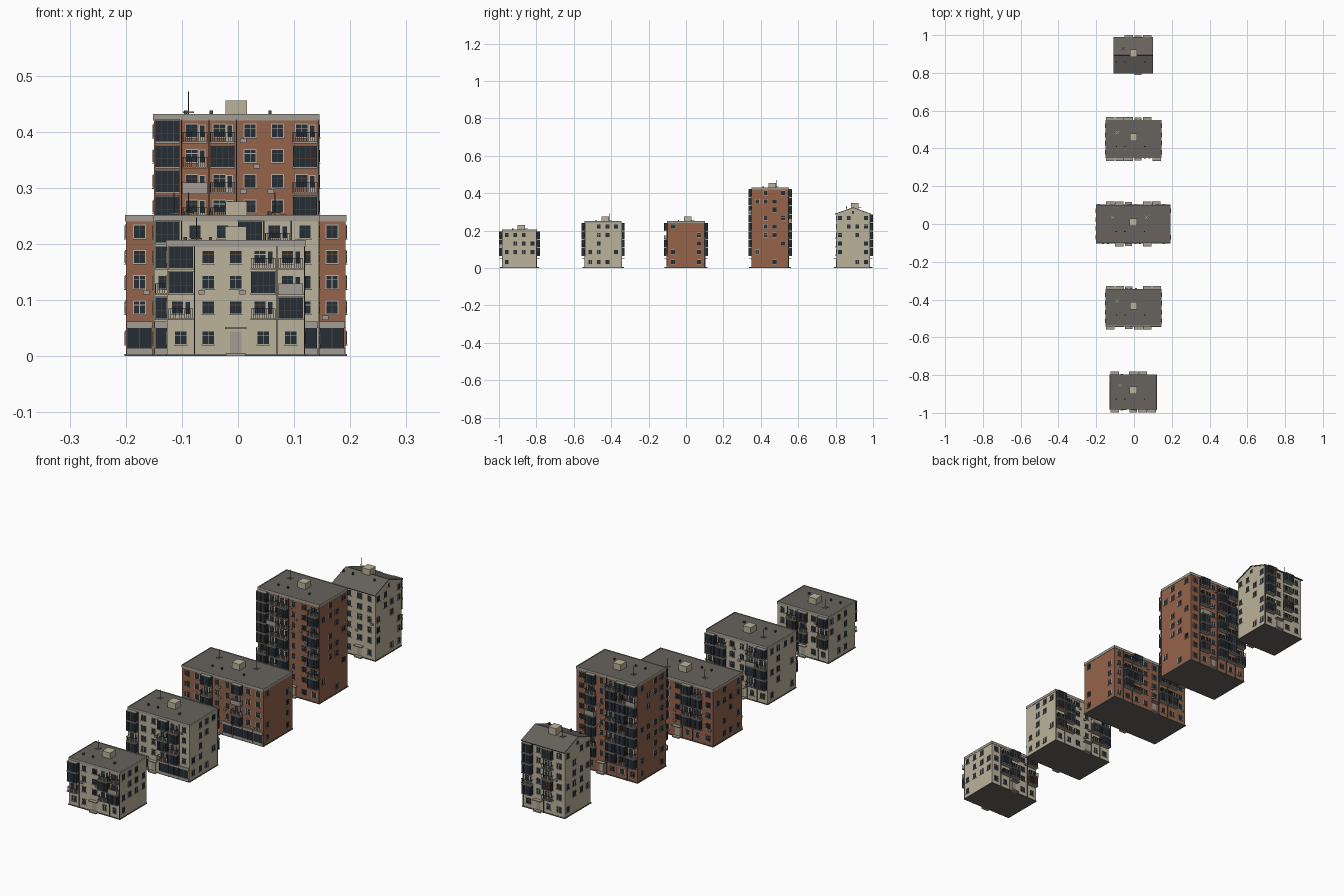
import bpy, bmesh, math, random
from mathutils import Matrix, Vector

cube = bpy.data.objects.get("Cube")
if cube:
    bpy.data.objects.remove(cube, do_unlink=True)
rng = random.Random(4)


def material(name, rgb):
    m = bpy.data.materials.new(name)
    m.use_nodes = True
    m.diffuse_color = (*rgb, 1)
    m.node_tree.nodes["Principled BSDF"].inputs["Base Color"].default_value = (*rgb, 1)
    return m


MATS = {
    "plaster": material("plaster", (0.50, 0.45, 0.33)),
    "brick": material("brick", (0.30, 0.125, 0.07)),
    "roofing": material("roofing", (0.135, 0.125, 0.11)),
    "glass": material("glass", (0.018, 0.026, 0.036)),
    "trim": material("trim", (0.46, 0.43, 0.36)),
    "concrete": material("concrete", (0.36, 0.34, 0.29)),
    "metal": material("metal", (0.07, 0.065, 0.06)),
    "wood": material("wood", (0.13, 0.055, 0.025)),
}

BAY = 0.049          # column spacing
BALCONY = 0.018      # balcony depth
parts = {}           # (part name, material) -> bmesh


def box(part, mat, frame, center, size):
    """Add a box, placed in the given frame, to a named part."""
    bm = parts.setdefault((part, mat), bmesh.new())
    bmesh.ops.create_cube(bm, size=1, matrix=frame @ Matrix.Translation(center)
                          @ Matrix.Diagonal((*size, 1)))


def on_wall(part, mat, wall, u, z, w, h, out, start=0.0):
    """Box on a wall from depth start to out; local -y points outwards."""
    box(part, mat, wall, (u, -(start + out) / 2, z), (w, out - start, h))


def floor_z(k):
    return 0.033 if k == 0 else 0.0867 + 0.045 * (k - 1)


def window(tag, wall, u, z, w=0.02, h=0.022):
    bars = rng.choice(["trim", "wood", "metal"])
    on_wall(tag + "_window_frames", "trim", wall, u, z, w + 0.003, h + 0.003, 0.001)
    on_wall(tag + "_window_panes", "glass", wall, u, z, w, h, 0.0015)
    on_wall(tag + "_window_bars", bars, wall, u, z, 0.001, h, 0.002)
    on_wall(tag + "_window_bars", bars, wall, u, z + h * 0.2, w, 0.001, 0.002)
    on_wall(tag + "_window_sills", "concrete", wall, u, z - h / 2 - 0.002, w + 0.004, 0.0015, 0.003)


def air_conditioner(tag, wall, u, z):
    on_wall(tag + "_air_conditioners", "concrete", wall, u, z, 0.011, 0.008, 0.006)


def glazed_balcony(tag, wall, u, z, bars):
    w, h = 0.043, 0.038
    on_wall(tag + "_balcony_slabs", "concrete", wall, u, z - 0.021, 0.045, 0.003, BALCONY)
    on_wall(tag + "_balcony_slabs", "concrete", wall, u, z + 0.019, 0.045, 0.002, BALCONY)
    on_wall(tag + "_balcony_glazing", "glass", wall, u, z - 0.001, w, h, BALCONY - 0.001)
    for i in range(5):
        on_wall(tag + "_balcony_mullions", bars, wall, u + (i / 4 - 0.5) * (w - 0.001), z - 0.001,
                0.001, h, BALCONY, BALCONY - 0.002)
    on_wall(tag + "_balcony_mullions", bars, wall, u, z - 0.005, w, 0.001, BALCONY)


def open_balcony(tag, wall, u, z, solid):
    w, rail = 0.043, 0.017
    window(tag, wall, u - 0.006, z)
    on_wall(tag + "_balcony_doors", "trim", wall, u + 0.0125, z - 0.004, 0.012, 0.031, 0.001)
    on_wall(tag + "_balcony_doors", "glass", wall, u + 0.0125, z - 0.001, 0.008, 0.021, 0.0015)
    on_wall(tag + "_balcony_slabs", "concrete", wall, u, z - 0.021, 0.045, 0.003, BALCONY)
    low = z - 0.0195 + rail / 2
    if solid:
        on_wall(tag + "_balcony_panels", "concrete", wall, u, low, w, rail, BALCONY, BALCONY - 0.0015)
        for s in (-1, 1):
            on_wall(tag + "_balcony_panels", "concrete", wall, u + s * w / 2, low, 0.0015, rail, BALCONY)
        return
    for s in (-1, 1):
        on_wall(tag + "_railings", "metal", wall, u + s * w / 2, low + rail / 2, 0.001, 0.001, BALCONY)
        for d in (0.006, 0.012):
            on_wall(tag + "_railings", "metal", wall, u + s * w / 2, low, 0.001, rail, d + 0.001, d)
    on_wall(tag + "_railings", "metal", wall, u, low + rail / 2, w, 0.001, BALCONY, BALCONY - 0.001)
    for i in range(12):
        on_wall(tag + "_railings", "metal", wall, u + (i / 11 - 0.5) * w, low, 0.0008, rail,
                BALCONY, BALCONY - 0.001)


def entrance(tag, wall, u):
    on_wall(tag + "_entrance_door", "concrete", wall, u, 0.024, 0.02, 0.04, 0.0012)
    on_wall(tag + "_entrance_canopy", "concrete", wall, u, 0.05, 0.038, 0.003, 0.016)
    on_wall(tag + "_entrance_step", "concrete", wall, u, 0.003, 0.034, 0.006, 0.014)


def shop(tag, wall, u):
    on_wall(tag + "_shop_glass", "glass", wall, u, 0.032, 0.042, 0.036, 0.002)
    on_wall(tag + "_shop_fascia", "concrete", wall, u, 0.056, 0.047, 0.011, 0.004)
    on_wall(tag + "_shop_base", "concrete", wall, u, 0.009, 0.047, 0.01, 0.003)
    for s in (-0.5, 0, 0.5):
        on_wall(tag + "_shop_bars", "metal", wall, u + s * 0.042, 0.032, 0.001, 0.036, 0.003)


def long_facade(tag, wall, side, columns, floors, balconies, stair, shops):
    for c in range(columns):
        u = side * (c - (columns - 1) / 2) * BAY
        kinds = balconies.get(c, "")
        if c == stair:
            entrance(tag, wall, u)
        elif shops:
            shop(tag, wall, u)
        else:
            window(tag, wall, u, floor_z(0))
        for k in range(1, floors):
            z = floor_z(k)
            kind = kinds[k - 1] if kinds else "."
            if kind in "ew":
                glazed_balcony(tag, wall, u, z, "wood" if kind == "w" else "metal")
            elif kind in "op":
                open_balcony(tag, wall, u, z, kind == "p")
            else:
                window(tag, wall, u, z)
                if rng.random() < 0.25:
                    air_conditioner(tag, wall, u + rng.choice([-0.012, 0.012]), z - 0.018)
        # drainpipe beside each balcony stack
        if kinds:
            top = floor_z(floors - 1) + 0.02
            on_wall(tag + "_drainpipes", "metal", wall, u + side * BAY / 2, top / 2, 0.002, top, 0.003)


def end_facade(tag, wall, floors):
    for k in range(floors):
        for c in range(4):
            if rng.random() < 0.55:
                window(tag, wall, (c - 1.5) * 0.046, floor_z(k))


def rooftop(tag, base, half_y, z, antennas):
    box(tag + "_stair_head", "plaster", base, (0, 0.01, z + 0.011), (0.038, 0.04, 0.03))
    for x in antennas:
        foot = base @ Matrix.Translation((x, 0.035, z))
        box(tag + "_antenna", "metal", foot, (0, 0, 0.021), (0.0015, 0.0015, 0.042))
        for a in (45, -45):
            arm = foot @ Matrix.Rotation(math.radians(a), 4, "Z")
            box(tag + "_antenna_feet", "trim", arm, (0, 0, 0.005), (0.026, 0.002, 0.002))
    for x, y in ((-0.09, -0.4), (-0.045, -0.4), (0.06, -0.4)):
        box(tag + "_vents", "metal", base, (x, y * half_y, z + 0.003), (0.006, 0.006, 0.01))


def gable_roof(tag, base, half_x, half_y, z, wall_mat):
    rise = 0.032
    bm = parts.setdefault((tag + "_gable", wall_mat), bmesh.new())
    profile = [bm.verts.new(base @ Vector((-half_x, y, h)))
               for y, h in ((-half_y, z), (half_y, z), (0, z + rise))]
    face = bm.faces.new(profile)
    new = bmesh.ops.extrude_face_region(bm, geom=[face])["geom"]
    bmesh.ops.translate(bm, vec=(2 * half_x, 0, 0),
                        verts=[v for v in new if isinstance(v, bmesh.types.BMVert)])
    bmesh.ops.recalc_face_normals(bm, faces=bm.faces)
    slope = math.atan2(rise, half_y)
    length = half_y / math.cos(slope) + 0.008
    for s in (-1, 1):
        tilt = base @ Matrix.Translation((0, 0, z + rise + 0.002)) @ Matrix.Rotation(-s * slope, 4, "X")
        box(tag + "_roof", "roofing", tilt, (0, s * length / 2, 0), (2 * half_x + 0.006, length, 0.004))


def building(tag, x, y, half_y, columns, floors, wall_mat, front, back, stair,
             shops=False, antennas=(-0.085,), gable=False):
    half_x = columns * BAY / 2 + (0.0035 if gable else 0)
    base = Matrix.Translation((x, y, 0))
    top = floor_z(floors - 1) + 0.03
    eaves = top - (0.008 if gable else 0.012)

    # wall block and dark footing
    box(tag + "_walls", wall_mat, base, (0, 0, eaves / 2 + 0.001), (2 * half_x, 2 * half_y, eaves - 0.002))
    box(tag + "_footing", "roofing", base, (0, 0, 0.002), (2 * half_x + 0.004, 2 * half_y + 0.004, 0.004))

    # roof
    if gable:
        gable_roof(tag, base, half_x, half_y, eaves, wall_mat)
        rooftop(tag, base, half_y, eaves + 0.032, antennas)
    else:
        box(tag + "_roof", "roofing", base, (0, 0, top - 0.007), (2 * half_x, 2 * half_y, 0.01))
        for s in (-1, 1):
            box(tag + "_parapet", "concrete", base, (0, s * half_y, top - 0.006), (2 * half_x + 0.003, 0.003, 0.012))
            box(tag + "_parapet", "concrete", base, (s * half_x, 0, top - 0.006), (0.003, 2 * half_y, 0.012))
        rooftop(tag, base, half_y, top - 0.002, antennas)

    # four facades
    def wall(angle, reach):
        return base @ Matrix.Rotation(math.radians(angle), 4, "Z") @ Matrix.Translation((0, -reach, 0))
    long_facade(tag, wall(0, half_y), 1, columns, floors, front, stair, shops)
    long_facade(tag, wall(180, half_y), -1, columns, floors, back, stair, False)
    end_facade(tag, wall(90, half_x), floors)
    end_facade(tag, wall(270, half_x), floors)
    if gable:
        for a in (90, 270):
            window(tag, wall(a, half_x), 0, eaves + 0.01, 0.012, 0.012)


# balcony stacks read upwards: e glazed, w wood glazed, o railing, p solid panel
building("low_block", -0.004, -0.89, 0.091, 5, 4, "plaster",
         {0: "oee", 3: "owo", 4: "epo"}, {0: "wow", 2: "eoe", 3: "oeo"}, 2, antennas=(-0.07,))
building("shop_block", -0.003, -0.443, 0.097, 6, 5, "plaster",
         {0: "eoee", 3: "oeoe", 4: "eoeo"}, {0: "eeoe", 1: "oepo", 4: "oeeo", 5: "wowe"}, 2, shops=True)
building("long_brick_block", -0.004, 0.0, 0.1, 8, 5, "brick",
         {2: "oeoe", 5: "eope"}, {1: "wowo", 2: "eoee", 5: "oeoe", 6: "eeoo"}, 3,
         shops=True, antennas=(-0.11, 0.07))
building("brick_tower", -0.003, 0.45, 0.098, 6, 9, "brick",
         {0: "oeoeeeee", 1: "eoeoopoo", 2: "oeoeooeo", 5: "eowoeowo"},
         {0: "eoeeoepe", 1: "oeeoeeoe", 2: "eeoeoweo", 4: "eoeepeoe"}, 3)
building("gabled_block", -0.003, 0.893, 0.089, 4, 6, "plaster",
         {}, {1: "owooe", 3: "eoeew"}, 2, antennas=(-0.055,), gable=True)

for (part, mat), bm in parts.items():
    mesh = bpy.data.meshes.new(part)
    bm.to_mesh(mesh)
    bm.free()
    mesh.materials.append(MATS[mat])
    bpy.context.collection.objects.link(bpy.data.objects.new(part, mesh))
